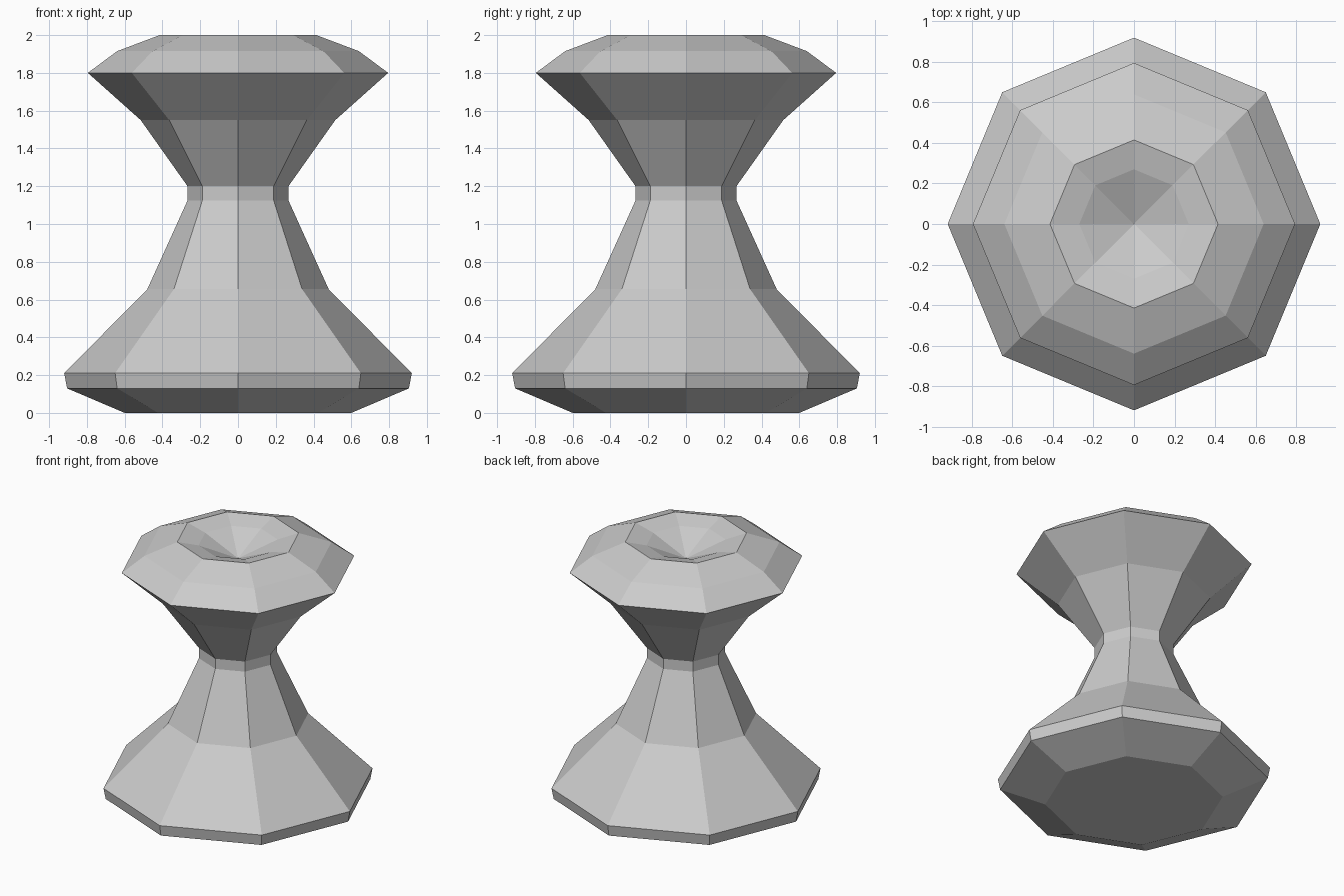
import bpy, bmesh
from math import cos, sin, tau

if "Cube" in bpy.data.objects:
    bpy.data.objects.remove(bpy.data.objects["Cube"])

SIDES = 8

# half profile (radius, height) from base edge up to the dish
PROFILE = [
    (0.60, 0.00), (0.905, 0.13), (0.92, 0.21),   # foot
    (0.48, 0.655), (0.267, 1.125), (0.267, 1.20),  # stem and neck
    (0.515, 1.55), (0.795, 1.80),                # flared head
    (0.64, 1.915), (0.415, 2.00), (0.27, 1.963),  # crown and dish rim
]
DISH_CENTRE = 1.845

bm = bmesh.new()
rings = [[bm.verts.new((r * cos(tau * i / SIDES), r * sin(tau * i / SIDES), z))
          for i in range(SIDES)] for r, z in PROFILE]

# side walls
for low, high in zip(rings, rings[1:]):
    for i in range(SIDES):
        j = (i + 1) % SIDES
        bm.faces.new((low[i], low[j], high[j], high[i]))

# flat underside and sunken dish
bm.faces.new(rings[0][::-1])
centre = bm.verts.new((0, 0, DISH_CENTRE))
for i in range(SIDES):
    bm.faces.new((rings[-1][i], rings[-1][(i + 1) % SIDES], centre))

bmesh.ops.recalc_face_normals(bm, faces=bm.faces)
mesh = bpy.data.meshes.new("pedestal")
bm.to_mesh(mesh)
bm.free()
bpy.context.collection.objects.link(bpy.data.objects.new("pedestal", mesh))
